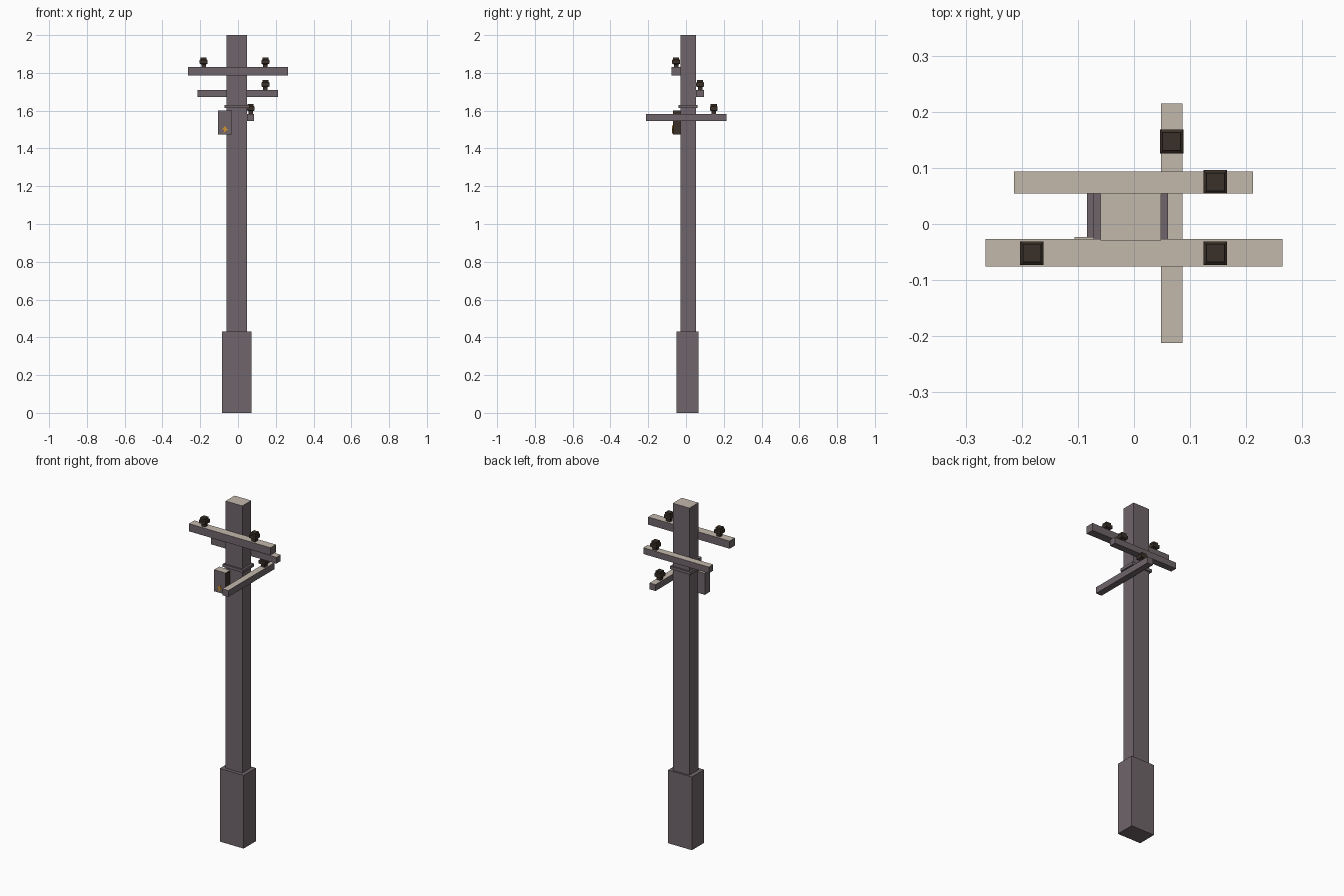
import bpy, bmesh

if "Cube" in bpy.data.objects:
    bpy.data.objects.remove(bpy.data.objects["Cube"])


def material(name, rgb):
    m = bpy.data.materials.new(name)
    m.diffuse_color = (*rgb, 1)
    m.use_nodes = True
    m.node_tree.nodes["Principled BSDF"].inputs["Base Color"].default_value = m.diffuse_color
    return m


WOOD = material("purple grey wood", (0.16, 0.13, 0.145))
PALE = material("pale beige top", (0.54, 0.48, 0.41))
DARK = material("dark brown", (0.042, 0.030, 0.022))
YELLOW = material("warning yellow", (0.68, 0.31, 0.02))


def finish(bm, name, mats, rule=None):
    bmesh.ops.recalc_face_normals(bm, faces=bm.faces)
    bm.normal_update()
    for f in bm.faces:
        f.material_index = rule(f.normal) if rule else 0
    me = bpy.data.meshes.new(name)
    bm.to_mesh(me)
    bm.free()
    for m in mats:
        me.materials.append(m)
    ob = bpy.data.objects.new(name, me)
    bpy.context.collection.objects.link(ob)
    return ob


def box(name, x, y, z, mats=(WOOD,), rule=None):
    bm = bmesh.new()
    bmesh.ops.create_cube(bm, size=1)
    for v in bm.verts:
        v.co = [r[0] if c < 0 else r[1] for r, c in zip((x, y, z), v.co)]
    return finish(bm, name, mats, rule)


def pale_top(n):
    return 1 if n.z > 0.9 else 0


def box_rule(n):
    return 1 if n.z > 0.9 else 2 if n.x > 0.9 else 0


def insulator(name, x, y, z):
    # square rings: (half width, height)
    profile = [(0.012, -0.001), (0.012, 0.014), (0.021, 0.019),
               (0.021, 0.038), (0.016, 0.042), (0.016, 0.052)]
    bm = bmesh.new()
    rings = [[bm.verts.new((x + sx * r, y + sy * r, z + h))
              for sx, sy in ((-1, -1), (1, -1), (1, 1), (-1, 1))]
             for r, h in profile]
    for a, b in zip(rings, rings[1:]):
        for i in range(4):
            j = (i + 1) % 4
            bm.faces.new((a[i], a[j], b[j], b[i]))
    bm.faces.new(rings[0][::-1])
    bm.faces.new(rings[-1])
    finish(bm, name, (DARK,))


# Pole, foot and collar
box("pole", (-0.06, 0.048), (-0.029, 0.054), (0.4, 2.0), (WOOD, PALE), pale_top)
box("pole_base", (-0.084, 0.071), (-0.049, 0.065), (0, 0.43))
box("collar", (-0.072, 0.061), (-0.039, 0.062), (1.613, 1.63))

# Crossarms
box("front_crossarm", (-0.265, 0.265), (-0.076, -0.027), (1.785, 1.83), (WOOD, PALE), pale_top)
box("back_crossarm", (-0.214, 0.212), (0.054, 0.094), (1.673, 1.71), (WOOD, PALE), pale_top)
box("side_crossarm", (0.048, 0.086), (-0.212, 0.215), (1.545, 1.583), (WOOD, PALE), pale_top)

# Insulators standing on the arms
for i, p in enumerate([(-0.182, -0.052, 1.83), (0.145, -0.052, 1.83),
                       (0.145, 0.075, 1.71), (0.067, 0.147, 1.583)]):
    insulator(f"insulator_{i + 1}", *p)

# Junction box with a yellow warning bolt
box("junction_box", (-0.106, -0.032), (-0.07, -0.023), (1.473, 1.6),
    (WOOD, PALE, DARK), box_rule)
bolt = [(-0.062, 1.522), (-0.086, 1.501), (-0.072, 1.499), (-0.078, 1.480),
        (-0.052, 1.503), (-0.066, 1.506)]
bm = bmesh.new()
face = bm.faces.new([bm.verts.new((x, -0.073, z)) for x, z in bolt])
ext = bmesh.ops.extrude_face_region(bm, geom=[face])
for v in ext["geom"]:
    if isinstance(v, bmesh.types.BMVert):
        v.co.y = -0.069
finish(bm, "warning_bolt", (YELLOW,))
